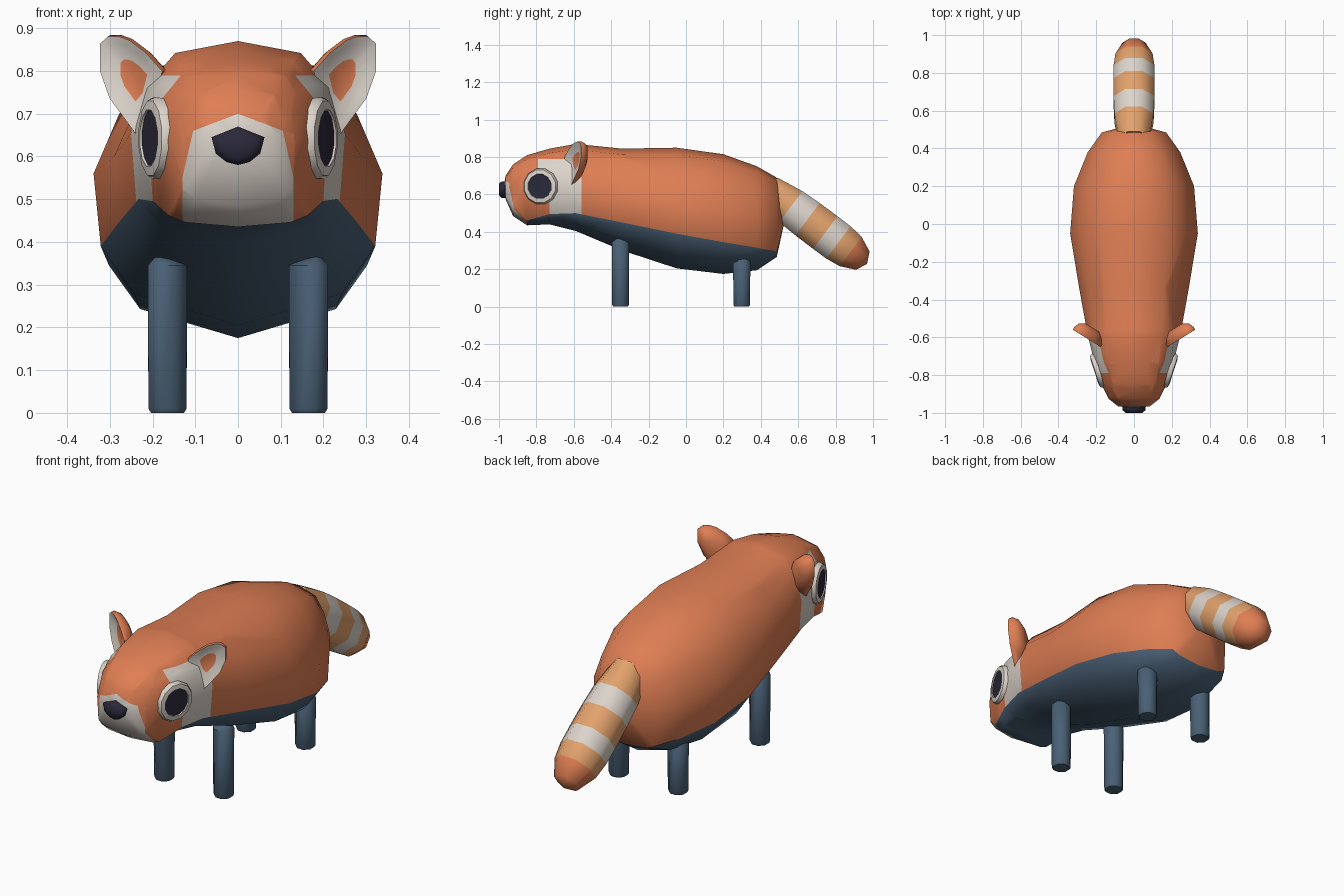
import bpy, bmesh, math
from mathutils import Vector

if "Cube" in bpy.data.objects:
    bpy.data.objects.remove(bpy.data.objects["Cube"])

COLOURS = {
    "rust_fur": (0.74, 0.21, 0.088),
    "cream_fur": (0.72, 0.66, 0.60),
    "slate_fur": (0.068, 0.118, 0.18),
    "tan_fur": (0.76, 0.36, 0.15),
    "dark_eye": (0.024, 0.022, 0.042),
}
MATS = []
for mat_name, rgb in COLOURS.items():
    m = bpy.data.materials.new(mat_name)
    m.diffuse_color = (*rgb, 1)
    m.use_nodes = True
    m.node_tree.nodes["Principled BSDF"].inputs["Base Color"].default_value = m.diffuse_color
    MATS.append(m)
RUST, CREAM, SLATE, TAN, DARK = range(5)


def loft(bm, rings, mat=lambda i, j: RUST, start=None, end=None, start_mat=RUST, end_mat=RUST):
    """Skin equal rings; ends close to a point, or to a flat cap when no point is given."""
    vs = [[bm.verts.new(p) for p in r] for r in rings]
    n = len(vs[0])
    for i in range(len(vs) - 1):
        for j in range(n):
            k = (j + 1) % n
            f = bm.faces.new((vs[i][j], vs[i][k], vs[i + 1][k], vs[i + 1][j]))
            f.material_index = mat(i, j)
    for ring, tip, mi in ((vs[0], start, start_mat), (vs[-1], end, end_mat)):
        if tip is None:
            bm.faces.new(ring).material_index = mi
        else:
            t = bm.verts.new(tip)
            for j in range(n):
                bm.faces.new((ring[j], ring[(j + 1) % n], t)).material_index = mi


def finish(bm, name, angle=60):
    bmesh.ops.recalc_face_normals(bm, faces=bm.faces[:])
    me = bpy.data.meshes.new(name)
    bm.to_mesh(me)
    bm.free()
    for m in MATS:
        me.materials.append(m)
    ob = bpy.data.objects.new(name, me)
    bpy.context.collection.objects.link(ob)
    bpy.ops.object.select_all(action='DESELECT')
    ob.select_set(True)
    bpy.context.view_layer.objects.active = ob
    bpy.ops.object.shade_smooth_by_angle(angle=math.radians(angle))
    return ob


def circle(centre, u, v, r, n, phase=0.0):
    c, u, v = Vector(centre), Vector(u), Vector(v)
    return [c + r * (math.cos(a) * u + math.sin(a) * v)
            for a in (phase + 2 * math.pi * i / n for i in range(n))]


# Body: y, top, bottom, half width, belly line height, shoulder fullness
SECTIONS = [
    (-0.965, 0.70, 0.575, 0.085, 0.595, 0.88),
    (-0.925, 0.76, 0.485, 0.135, 0.525, 0.9),
    (-0.85, 0.81, 0.435, 0.172, 0.462, 0.92),
    (-0.73, 0.845, 0.44, 0.21, 0.495, 0.92),
    (-0.59, 0.87, 0.405, 0.245, 0.50, 0.88),
    (-0.34, 0.845, 0.30, 0.29, 0.45, 0.83),
    (-0.05, 0.85, 0.205, 0.338, 0.39, 0.82),
    (0.20, 0.815, 0.175, 0.318, 0.345, 0.82),
    (0.38, 0.75, 0.195, 0.245, 0.315, 0.82),
    (0.485, 0.69, 0.265, 0.17, 0.295, 0.82),
]


def body_ring(y, top, bot, w, belly, full):
    h = top - bot
    half = [(0, bot), (0.72 * w, bot + 0.4 * (belly - bot)), (0.95 * w, belly),
            (w, bot + 0.55 * h), (full * w, bot + 0.77 * h),
            ((full - 0.28) * w, bot + 0.94 * h), (0, top)]
    pts = half + [(-x, z) for x, z in half[-2:0:-1]]
    return [(x, y, z) for x, z in pts]


bm = bmesh.new()
loft(bm, [body_ring(*s) for s in SECTIONS],
     lambda i, j: SLATE if i >= 2 and j in (0, 1, 10, 11) else RUST,
     start=(0, -0.975, 0.64), end=(0, 0.53, 0.47))

# Cut the face markings into the head
CUTS = [((0, -0.56, 0), (0, 1, 0)), ((0, -0.79, 0), (0, 1, 0)),
        ((0, -0.73, 0), (0, 1, 0)), ((0, 0, 0.79), (0, 0, 1))]
for s in (1, -1):
    CUTS += [((0, 0, 0.70), (s * 0.04, 0, 0.105)), ((s * 0.105, 0, 0.66), (s * 0.11, 0, 0.025)),
             ((s * 0.13, 0, 0), (1, 0, 0))]
for co, no in CUTS:
    faces = [f for f in bm.faces if f.calc_center_median().y < -0.45
             and (no[0] == 0 or f.calc_center_median().y < -0.75)]
    geom = set(faces)
    for f in faces:
        geom.update(f.edges)
        geom.update(f.verts)
    bmesh.ops.bisect_plane(bm, geom=list(geom), dist=1e-5, plane_co=co,
                           plane_no=Vector(no).normalized())
for f in bm.faces:
    c = f.calc_center_median()
    x = abs(c.x)
    if f.material_index == SLATE:
        continue
    muzzle = (c.y < -0.79 and 0.04 * x + 0.105 * (c.z - 0.70) < 0 and x < 0.13
              and 0.11 * (x - 0.105) + 0.025 * (c.z - 0.66) < 0)
    cheek = -0.79 < c.y < -0.56 and c.z < 0.79 and x > 0.1 and (c.y > -0.73 or c.z > 0.6)
    if muzzle or cheek:
        f.material_index = CREAM
finish(bm, "body")

# Tail: straight tapered tube, one ring at every stripe border
TAIL = [(0.44, 0.088), (0.56, 0.112), (0.65, 0.117), (0.745, 0.118),
        (0.815, 0.117), (0.88, 0.106), (0.945, 0.066)]
STRIPES = [TAN, CREAM, TAN, CREAM, TAN, RUST]
tail_z = lambda y: 0.61 - 0.75 * (y - 0.46)
bm = bmesh.new()
loft(bm, [circle((0, y, tail_z(y)), (1, 0, 0), (0, 0.6, 0.8), r, 8, math.pi / 8) for y, r in TAIL],
     lambda i, j: STRIPES[i], start_mat=TAN, end=(0, 0.968, 0.228), end_mat=RUST)
finish(bm, "tail")

# Nose: blunt wedge
NOSE = [(0, 0.67), (0.062, 0.645), (0.052, 0.607), (0.027, 0.587), (0, 0.58),
        (-0.027, 0.587), (-0.052, 0.607), (-0.062, 0.645)]
bm = bmesh.new()
loft(bm, [[(x * k, y, 0.63 + (z - 0.63) * k) for x, z in NOSE]
          for y, k in ((-0.95, 1), (-0.985, 1), (-1.0, 0.7))],
     lambda i, j: DARK, start_mat=DARK, end_mat=DARK)
finish(bm, "nose")

# Ear outline seen from the front, and the rust patch inside it
EAR = [(0.175, 0.80), (0.215, 0.845), (0.255, 0.875), (0.28, 0.884), (0.306, 0.884),
       (0.325, 0.866), (0.325, 0.80), (0.302, 0.735), (0.24, 0.65), (0.20, 0.70)]
EAR_MID = (0.255, 0.785)


def ear_ring(s, k, depth, shift=(0, 0)):
    """Scaled ear outline on a plane facing forward and outward."""
    pts = []
    for x, z in EAR:
        px = EAR_MID[0] + (x - EAR_MID[0]) * k + shift[0]
        pz = EAR_MID[1] + (z - EAR_MID[1]) * k + shift[1]
        pts.append((s * (px - 0.5 * depth), -0.655 + 0.62 * (px - 0.17) + 0.85 * depth, pz))
    return pts


for s, side in ((1, "right"), (-1, "left")):
    bm = bmesh.new()
    loft(bm, [ear_ring(s, 0.42, 0.018), ear_ring(s, 0.78, 0.006), ear_ring(s, 0.97, 0),
              ear_ring(s, 1.0, 0.015), ear_ring(s, 0.85, 0.045), ear_ring(s, 0.5, 0.065)],
         lambda i, j: CREAM if i < 2 else RUST)
    finish(bm, side + "_ear")

    # Eye: raised cream rim around a dark plate
    out = Vector((s * 0.95, -0.31, 0)).normalized()
    across = Vector((s * 0.31, 0.95, 0)).normalized()
    centre = Vector((s * 0.196, -0.778, 0.643))
    bm = bmesh.new()
    loft(bm, [circle(centre + out * h, across, (0, 0, 1), r, 12, math.pi / 12)
              for r, h in ((0.09, -0.05), (0.098, -0.004), (0.09, 0.01), (0.068, 0.014), (0.066, 0.009))],
         lambda i, j: CREAM, start_mat=CREAM, end_mat=DARK)
    finish(bm, side + "_eye", 45)

    # Legs: slim eight-sided posts with softened feet
    for leg, y, top in (("front", -0.35, 0.345), ("hind", 0.298, 0.25)):
        bm = bmesh.new()
        loft(bm, [circle((s * 0.165, y, z), (1, 0, 0), (0, 1, 0), r, 8, math.pi / 8)
                  for z, r in ((0, 0.042), (0.01, 0.048), (top, 0.05))],
             lambda i, j: SLATE, start_mat=SLATE, end=(s * 0.18, y, top + 0.035), end_mat=SLATE)
        finish(bm, f"{side}_{leg}_leg", 50)
